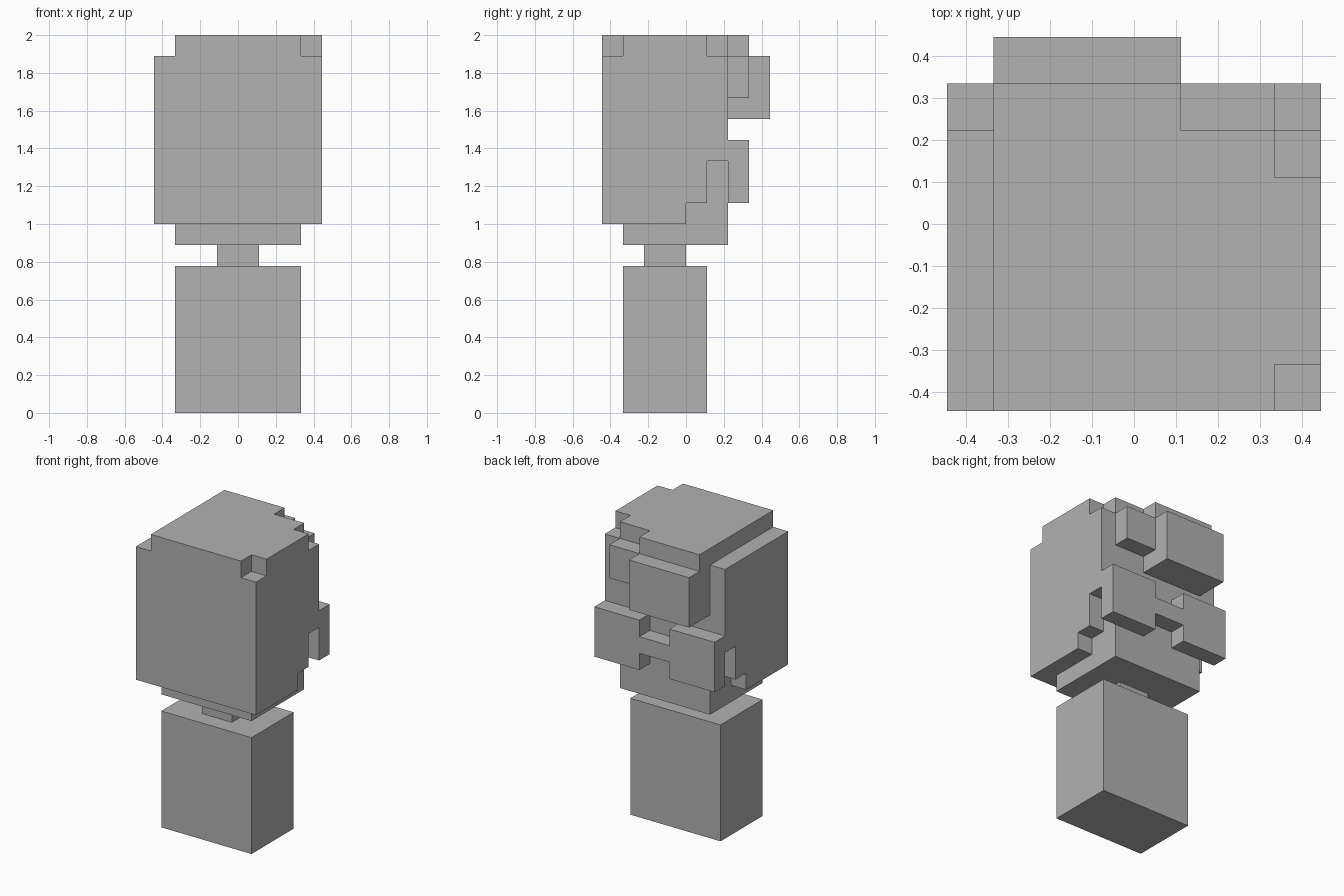
import bpy
import bmesh
from mathutils import Vector

UNIT = 1 / 9  # one block of the grid

cube = bpy.data.objects.get("Cube")
if cube:
    bpy.data.objects.remove(cube, do_unlink=True)

GREY = (0.445, 0.445, 0.445, 1)
grey = bpy.data.materials.new("plain_grey")
grey.use_nodes = True
grey.diffuse_color = GREY
grey.node_tree.nodes["Principled BSDF"].inputs["Base Color"].default_value = GREY


def prism(name, outline, axis, start, end):
    """Extrude a 2D outline (in blocks) along an axis from start to end."""
    def place(a, b):
        point = [a, b]
        point.insert("xyz".index(axis), start)
        return Vector(point) * UNIT

    bm = bmesh.new()
    face = bm.faces.new([bm.verts.new(place(a, b)) for a, b in outline])
    cap = bmesh.ops.extrude_face_region(bm, geom=[face])["geom"]
    offset = Vector([float(axis == k) for k in "xyz"]) * (end - start) * UNIT
    moved = [v for v in cap if isinstance(v, bmesh.types.BMVert)]
    bmesh.ops.translate(bm, verts=moved, vec=offset)
    bmesh.ops.recalc_face_normals(bm, faces=bm.faces)
    mesh = bpy.data.meshes.new(name)
    bm.to_mesh(mesh)
    bm.free()
    mesh.materials.append(grey)
    obj = bpy.data.objects.new(name, mesh)
    bpy.context.collection.objects.link(obj)
    return obj


def block(name, x, y, z):
    """Box given by its (low, high) range on each axis, in blocks."""
    outline = [(x[0], y[0]), (x[1], y[0]), (x[1], y[1]), (x[0], y[1])]
    return prism(name, outline, "z", *z)


# Body, neck and head
block("body", (-3, 3), (-3, 1), (0, 7))
block("neck", (-1, 1), (-2, 0), (7, 8))
block("head", (-3, 3), (-3, 2), (8, 17))

# Hair: sheet behind the head, stepped side panels, crown and fringe
block("hair_sheet", (-3, 3), (-4, -3), (9, 17))
side = [(-4, 9), (0, 9), (0, 10), (1, 10), (1, 12), (2, 12), (2, 17), (-4, 17)]
for name, x in (("hair_side_left", 3), ("hair_side_right", -4)):
    prism(name, side, "x", x, x + 1)
crown = [(-3, -4), (3, -4), (3, -3), (4, -3), (4, 1),
         (3, 1), (3, 2), (1, 2), (1, 3), (-3, 3)]
prism("hair_crown", crown, "z", 17, 18)
block("fringe_large", (-3, 1), (2, 4), (14, 17))
block("fringe_small", (1, 3), (2, 3), (15, 17))

# Glasses: two square lenses joined by a bridge
half = [(1, 11), (1, 10), (4, 10), (4, 13), (1, 13), (1, 12)]
mirrored = [(-x, z) for x, z in reversed(half)]
prism("glasses", half + mirrored, "y", 2, 3)
